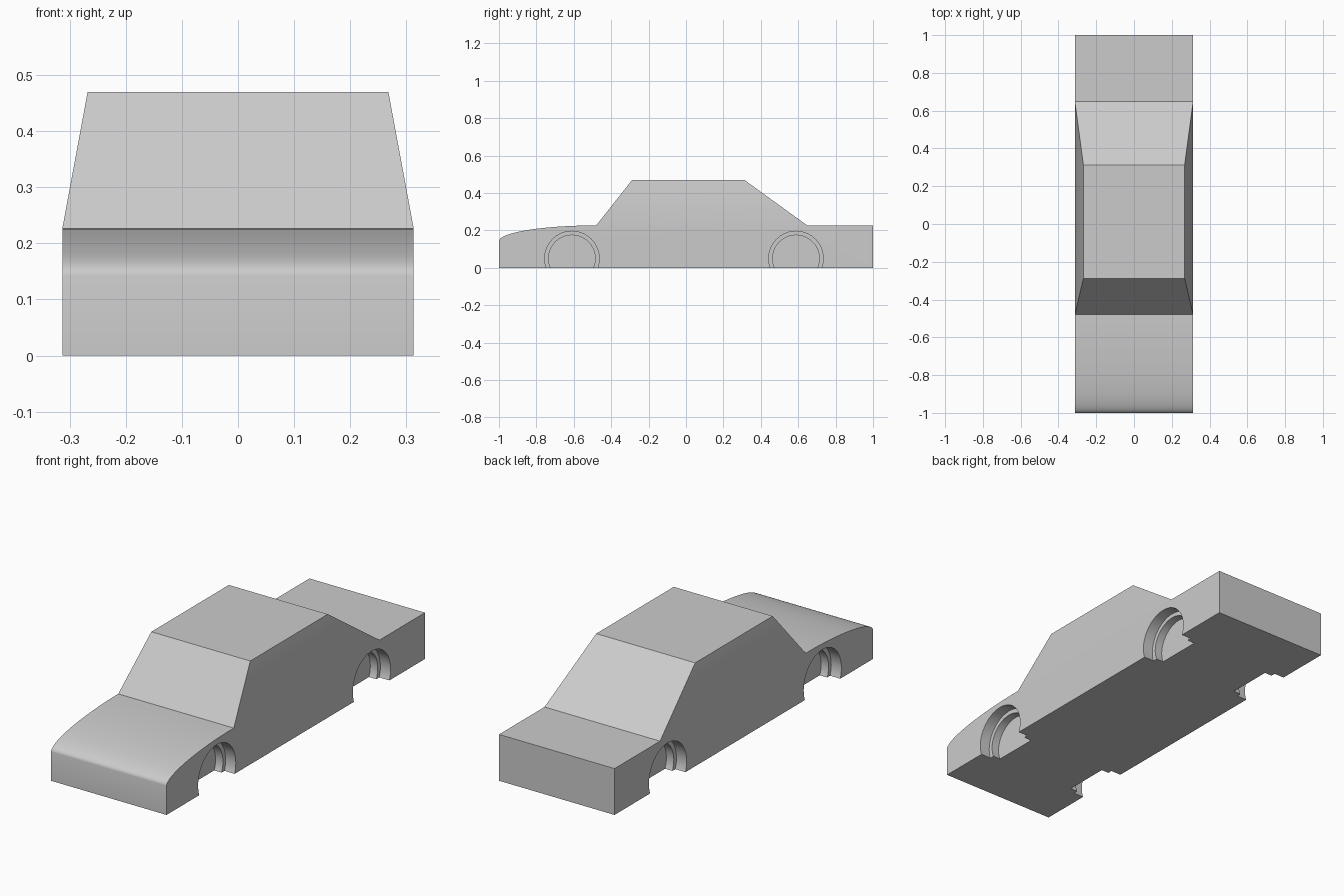
import bpy, bmesh, math
from mathutils import Matrix, Vector

if "Cube" in bpy.data.objects:
    bpy.data.objects.remove(bpy.data.objects["Cube"])

W = 0.313          # half width of the body
BELT = 0.227       # height of the bonnet end and boot deck
Y_SCREEN, Y_REAR = -0.48, 0.648

paint = bpy.data.materials.new("grey_paint")
paint.diffuse_color = (0.6, 0.6, 0.6, 1)
paint.use_nodes = True
paint.node_tree.nodes["Principled BSDF"].inputs["Base Color"].default_value = paint.diffuse_color


def to_object(name, bm):
    bmesh.ops.recalc_face_normals(bm, faces=bm.faces)
    mesh = bpy.data.meshes.new(name)
    bm.to_mesh(mesh)
    bm.free()
    mesh.materials.append(paint)
    ob = bpy.data.objects.new(name, mesh)
    bpy.context.collection.objects.link(ob)
    return ob


# Side profile: elliptical bonnet, belt line, boot, floor
profile = []
STEPS = 20
for i in range(STEPS + 1):
    a = math.pi / 2 * i / STEPS
    profile.append((Y_SCREEN - 0.52 * math.cos(a), 0.142 + (BELT - 0.142) * math.sin(a)))
profile += [(Y_REAR, BELT), (1, BELT), (1, 0), (-1, 0)]

bm = bmesh.new()
left = [bm.verts.new((-W, y, z)) for y, z in profile]
right = [bm.verts.new((W, y, z)) for y, z in profile]
bm.faces.new(left)
bm.faces.new(right)
n = len(profile)
for i in range(n):
    if i != STEPS:                       # opening filled by the cabin
        j = (i + 1) % n
        bm.faces.new((left[i], left[j], right[j], right[i]))

# Cabin: tapered box rising from the belt line
base = [left[STEPS], right[STEPS], right[STEPS + 1], left[STEPS + 1]]
roof = [bm.verts.new(p) for p in ((-0.268, -0.288, 0.47), (0.268, -0.288, 0.47),
                                  (0.268, 0.312, 0.47), (-0.268, 0.312, 0.47))]
for i in range(4):
    j = (i + 1) % 4
    bm.faces.new((base[i], base[j], roof[j], roof[i]))
bm.faces.new(roof)
body = to_object("car_body", bm)
bpy.context.view_layer.objects.active = body
body.select_set(True)


# Stepped wheel wells: wide outer arch and narrower inner recess
def cut_well(side, y, radius, depth):
    bm = bmesh.new()
    length = depth + 0.1
    x = side * (W - depth + length / 2)
    bmesh.ops.create_cone(bm, cap_ends=True, segments=40, radius1=radius, radius2=radius,
                          depth=length, matrix=Matrix.Translation(Vector((x, y, 0.05)))
                          @ Matrix.Rotation(math.pi / 2, 4, 'Y'))
    cutter = to_object("wheel_well_cutter", bm)
    cutter.hide_render = True
    mod = body.modifiers.new("wheel_well", 'BOOLEAN')
    mod.operation = 'DIFFERENCE'
    mod.solver = 'EXACT'
    mod.object = cutter
    bpy.ops.object.modifier_apply(modifier=mod.name)
    bpy.data.objects.remove(cutter, do_unlink=True)


for side in (-1, 1):
    for y in (-0.61, 0.588):
        cut_well(side, y, 0.146, 0.055)
        cut_well(side, y, 0.125, 0.095)

bpy.ops.object.shade_smooth_by_angle(angle=math.radians(25))
